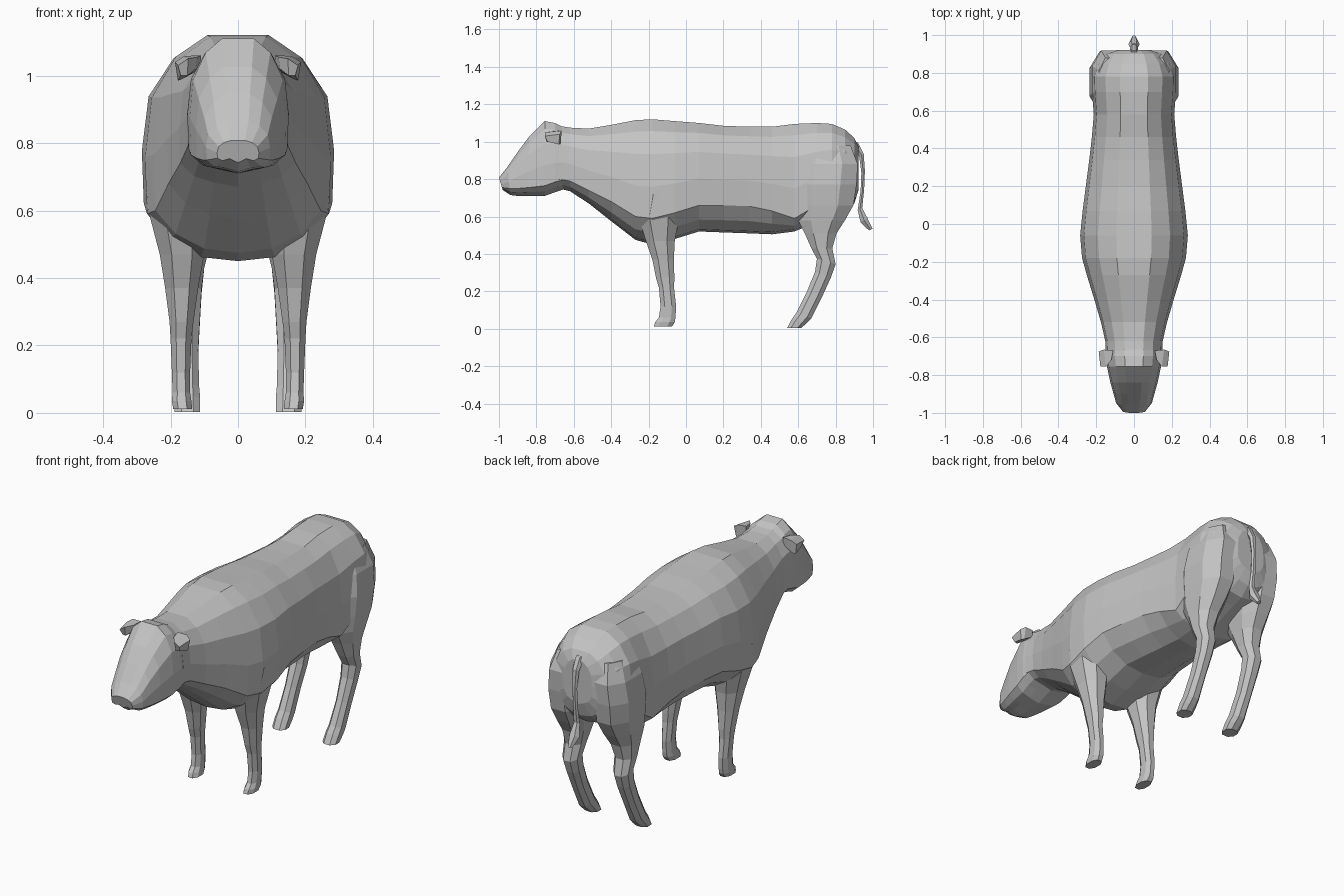
import bpy, bmesh, math
from mathutils import Vector

hide = bpy.data.materials.new("hide_grey")
hide.diffuse_color = (0.55, 0.55, 0.55, 1)


def make_object(name, bm):
    bmesh.ops.recalc_face_normals(bm, faces=bm.faces)
    mesh = bpy.data.meshes.new(name)
    bm.to_mesh(mesh)
    bm.free()
    mesh.materials.append(hide)
    obj = bpy.data.objects.new(name, mesh)
    bpy.context.collection.objects.link(obj)
    return obj


def loft(name, rings):
    """Skin a list of equal-length closed rings and cap both ends."""
    bm = bmesh.new()
    loops = [[bm.verts.new(p) for p in ring] for ring in rings]
    for a, b in zip(loops, loops[1:]):
        for i in range(len(a)):
            j = (i + 1) % len(a)
            bm.faces.new((a[i], a[j], b[j], b[i]))
    bm.faces.new(loops[0])
    bm.faces.new(loops[-1])
    return make_object(name, bm)


def mirrored(name, side, rings):
    return loft(name, [[(side * x, y, z) for x, y, z in r] for r in rings])


def body_ring(y, bottom, crease, top, w, lean=0.0):
    """Barrel section: flat back, rounded shoulders, upright flank, tucked belly."""
    h = top - crease
    half = [(0.33, top), (0.67, crease + h * 0.88), (0.93, crease + h * 0.65),
            (1.0, crease + h * 0.32), (0.98, crease),
            (0.74, crease + (bottom - crease) * 0.55), (0.40, bottom + 0.012)]
    pts = [(0, top)] + half + [(0, bottom)] + [(-x, z) for x, z in reversed(half)]
    return [(x * w, y + lean * (top - z) / (top - bottom), z) for x, z in pts]


# Torso: y, belly, flank crease, back, half width
torso = [(-0.68, 0.75, 0.80, 1.085, 0.150), (-0.62, 0.735, 0.79, 1.075, 0.152),
         (-0.52, 0.67, 0.74, 1.07, 0.175), (-0.40, 0.575, 0.68, 1.09, 0.210),
         (-0.27, 0.475, 0.60, 1.115, 0.250), (-0.18, 0.45, 0.59, 1.12, 0.275),
         (-0.06, 0.48, 0.62, 1.11, 0.285), (0.07, 0.52, 0.66, 1.10, 0.272),
         (0.20, 0.515, 0.66, 1.085, 0.255), (0.34, 0.51, 0.655, 1.08, 0.237),
         (0.46, 0.505, 0.63, 1.08, 0.223), (0.58, 0.52, 0.59, 1.095, 0.213),
         (0.70, 0.57, 0.66, 1.10, 0.222), (0.78, 0.60, 0.70, 1.095, 0.225),
         (0.85, 0.62, 0.72, 1.065, 0.200), (0.90, 0.67, 0.76, 1.02, 0.155),
         (0.922, 0.74, 0.80, 0.975, 0.085)]
loft("torso", [body_ring(*s) for s in torso])

# Head: wedge from poll to muzzle, brow flat on top
head = [(-1.0, 0.742, 0.755, 0.808, 0.062, 0.02), (-0.955, 0.715, 0.75, 0.865, 0.095, 0.015),
        (-0.90, 0.71, 0.75, 0.945, 0.108, 0), (-0.84, 0.71, 0.755, 1.025, 0.125, 0),
        (-0.755, 0.71, 0.765, 1.11, 0.143, 0), (-0.70, 0.73, 0.785, 1.10, 0.150, 0),
        (-0.64, 0.75, 0.80, 1.07, 0.148, 0)]
loft("head", [body_ring(*s) for s in head])


def leg_ring(z, y0, y1, x0, x1, tilt=0.0):
    """Eight-sided limb section between the given extents."""
    c = 0.27
    pts = [(c, 0), (1 - c, 0), (1, c), (1, 1 - c), (1 - c, 1), (c, 1), (0, 1 - c), (0, c)]
    return [(x0 + (x1 - x0) * u, y0 + (y1 - y0) * v, z + tilt * (v - 0.5)) for u, v in pts]


# Limbs: height, front, back, inner, outer, tilt
foreleg = [(0.72, -0.24, 0.0, 0.10, 0.276), (0.60, -0.255, -0.035, 0.09, 0.266),
           (0.47, -0.215, -0.06, 0.10, 0.232), (0.37, -0.18, -0.065, 0.118, 0.216),
           (0.27, -0.16, -0.062, 0.132, 0.203), (0.22, -0.145, -0.064, 0.138, 0.200),
           (0.12, -0.136, -0.053, 0.142, 0.196), (0.06, -0.145, -0.056, 0.142, 0.194),
           (0.035, -0.165, -0.06, 0.138, 0.196), (0.012, -0.172, -0.075, 0.136, 0.192)]
hindleg = [(0.98, 0.64, 0.88, 0.06, 0.185), (0.88, 0.61, 0.918, 0.04, 0.222),
           (0.77, 0.59, 0.912, 0.04, 0.236), (0.66, 0.59, 0.895, 0.045, 0.228),
           (0.58, 0.60, 0.85, 0.06, 0.218), (0.51, 0.635, 0.805, 0.08, 0.208),
           (0.43, 0.67, 0.782, 0.10, 0.200), (0.36, 0.70, 0.80, 0.108, 0.196, -0.03),
           (0.29, 0.69, 0.775, 0.112, 0.190, -0.03), (0.18, 0.645, 0.725, 0.118, 0.186, -0.03),
           (0.07, 0.59, 0.67, 0.115, 0.188, -0.03), (0.04, 0.565, 0.645, 0.112, 0.190, -0.02),
           (0.003, 0.54, 0.615, 0.112, 0.188)]
# Ear: section from the skull out to a drooping tip
ear = [[(0.11, -0.67, 1.06), (0.11, -0.67, 1.02), (0.125, -0.72, 1.02), (0.12, -0.72, 1.055)],
       [(0.16, -0.665, 1.058), (0.165, -0.67, 0.99), (0.15, -0.745, 1.0), (0.148, -0.755, 1.05)],
       [(0.187, -0.675, 1.04), (0.178, -0.68, 0.985), (0.17, -0.74, 1.0), (0.178, -0.755, 1.03)]]
for side, word in ((1, "left"), (-1, "right")):
    mirrored(word + "_foreleg", side, [leg_ring(*s) for s in foreleg])
    mirrored(word + "_hindleg", side, [leg_ring(*s) for s in hindleg])
    mirrored(word + "_ear", side, ear)

# Tail: y, z, half width, half depth
tail = [(0.90, 0.99, 0.025, 0.02), (0.938, 0.93, 0.02, 0.014), (0.947, 0.84, 0.014, 0.011),
        (0.943, 0.74, 0.014, 0.011), (0.93, 0.64, 0.018, 0.014),
        (0.952, 0.58, 0.030, 0.022), (0.988, 0.53, 0.012, 0.011)]
loft("tail", [[(rx * math.cos(a), y + ry * math.sin(a), z + 0.5 * ry * math.sin(a))
               for a in (math.tau * k / 6 for k in range(6))] for y, z, rx, ry in tail])
